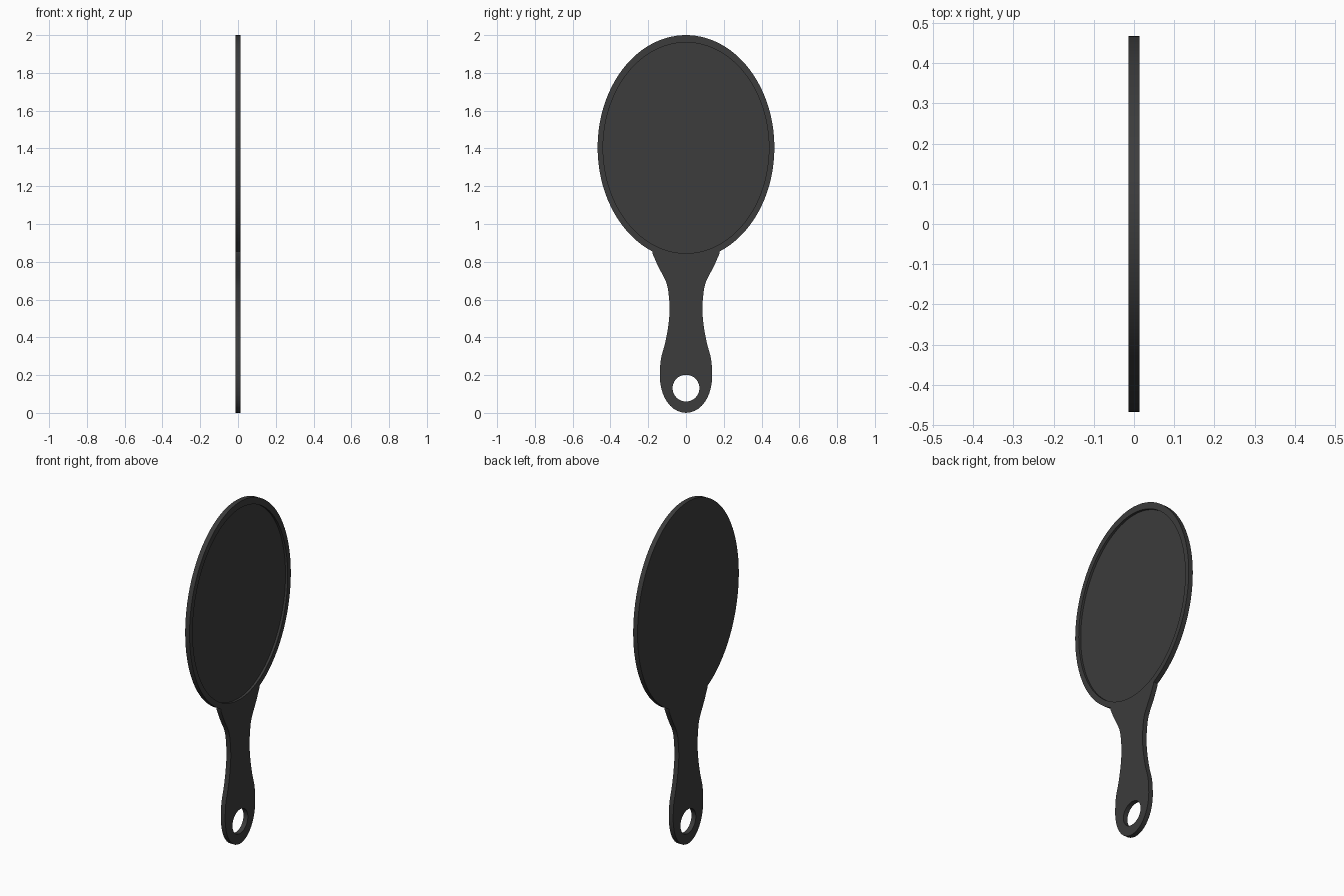
import bpy, bmesh, math
from mathutils import Vector

if "Cube" in bpy.data.objects:
    bpy.data.objects.remove(bpy.data.objects["Cube"])

HALF = 0.014          # half thickness
CZ = 1.405            # centre height of the oval head


def prism(name, outline, x0, x1):
    """Extrude a (y, z) outline along x."""
    bm = bmesh.new()
    face = bm.faces.new([bm.verts.new((x0, y, z)) for y, z in outline])
    ext = bmesh.ops.extrude_face_region(bm, geom=[face], use_keep_orig=True)
    verts = [g for g in ext["geom"] if isinstance(g, bmesh.types.BMVert)]
    bmesh.ops.translate(bm, verts=verts, vec=(x1 - x0, 0, 0))
    bmesh.ops.recalc_face_normals(bm, faces=bm.faces[:])
    me = bpy.data.meshes.new(name)
    bm.to_mesh(me)
    bm.free()
    ob = bpy.data.objects.new(name, me)
    bpy.context.collection.objects.link(ob)
    return ob


def oval(cz, ry, rz, n, a0=0.0, a1=2 * math.pi, closed=True):
    steps = n if closed else n - 1
    return [(ry * math.cos(a0 + (a1 - a0) * i / steps),
             cz + rz * math.sin(a0 + (a1 - a0) * i / steps)) for i in range(n)]


def smooth_path(pts, sub=3):
    """Catmull-Rom interpolation through the points."""
    p = [Vector(q) for q in pts]
    p = [2 * p[0] - p[1]] + p + [Vector((-p[-2].x, p[-2].y))]
    out = []
    for a, b, c, d in zip(p, p[1:], p[2:], p[3:]):
        for k in range(sub):
            t = k / sub
            q = 0.5 * (2 * b + (c - a) * t + (2 * a - 5 * b + 4 * c - d) * t ** 2
                       + (3 * b - a - 3 * c + d) * t ** 3)
            out.append((q.x, q.y))
    return out + [tuple(p[-2])]


# Right half of the handle, from the head down to the tip
handle = smooth_path([(0.178, 0.845), (0.147, 0.775), (0.104, 0.69), (0.09, 0.61),
                      (0.087, 0.53), (0.097, 0.44), (0.113, 0.36), (0.132, 0.29),
                      (0.138, 0.22), (0.135, 0.15), (0.113, 0.08), (0.067, 0.023),
                      (0.0, 0.0)])

# Full silhouette: oval head arc, then handle and its mirror
start = math.asin((0.855 - CZ) / 0.595)
head = oval(CZ, 0.468, 0.595, 80, start, math.pi - start, closed=False)
left = [(-y, z) for y, z in handle]
outline = head + left + handle[-2::-1]
body = prism("mirror_body", outline, -HALF, HALF)

# Recess for the glass and the hanging hole
cutters = [
    prism("glass_recess_cutter", oval(1.403, 0.439, 0.558, 96), -HALF + 0.014, 0.1),
    prism("hanging_hole_cutter", oval(0.131, 0.071, 0.071, 40), -0.1, 0.1),
]
bpy.context.view_layer.objects.active = body
body.select_set(True)
for c in cutters:
    c.hide_render = True
    mod = body.modifiers.new(c.name, 'BOOLEAN')
    mod.operation = 'DIFFERENCE'
    mod.solver = 'EXACT'
    mod.object = c
    bpy.ops.object.modifier_apply(modifier=mod.name)
    bpy.data.objects.remove(c)

bpy.ops.object.shade_smooth_by_angle(angle=math.radians(30))

# Dark finish
mat = bpy.data.materials.new("dark_finish")
mat.diffuse_color = (0.045, 0.045, 0.045, 1)
mat.use_nodes = True
mat.node_tree.nodes["Principled BSDF"].inputs["Base Color"].default_value = mat.diffuse_color
body.data.materials.clear()
body.data.materials.append(mat)
